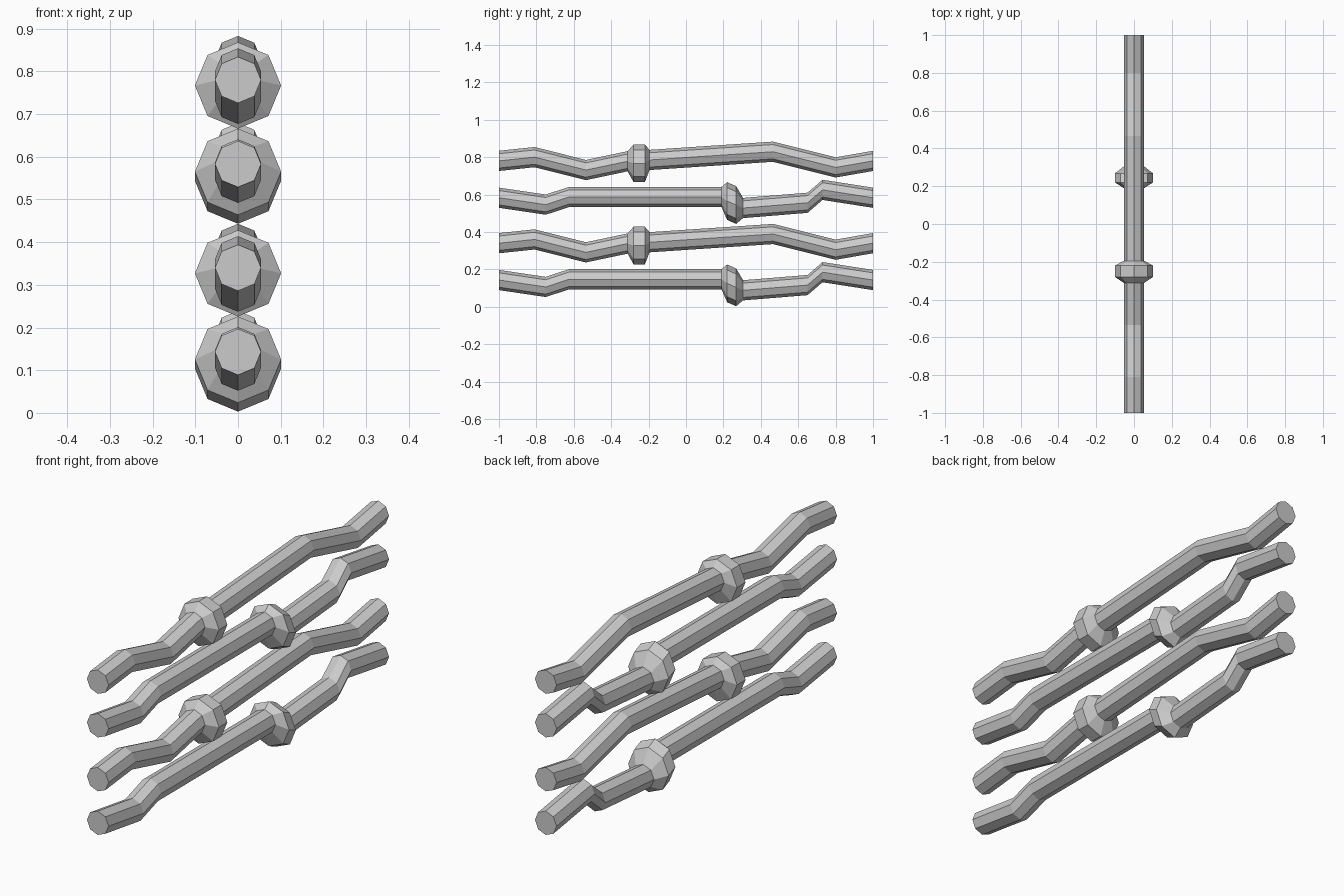
import bpy, bmesh, math

if "Cube" in bpy.data.objects:
    bpy.data.objects.remove(bpy.data.objects["Cube"])

R, K = 0.054, 0.101   # bar radius, knot radius
SIDES = 8

# centre lines as (y, z, radius)
LOW_BAR = [(-1, .143, R), (-.75, .106, R), (-.625, .147, R), (.19, .147, R),
           (.22, .125, K), (.268, .104, K), (.305, .088, R),
           (.65, .116, R), (.73, .185, R), (1, .143, R)]
HIGH_BAR = [(-1, .34, R), (-.81, .36, R), (-.535, .291, R), (-.312, .338, R),
            (-.28, .327, K), (-.22, .327, K), (-.195, .345, R),
            (.465, .389, R), (.80, .305, R), (1, .34, R)]


def wooden_bar(name, path, lift):
    """Loft octagonal rings along y, capped at both ends."""
    bm = bmesh.new()
    rings = []
    for y, z, r in path:
        rings.append([bm.verts.new((r * math.sin(math.tau * i / SIDES), y,
                                    z + lift + r * math.cos(math.tau * i / SIDES)))
                      for i in range(SIDES)])
    for a, b in zip(rings, rings[1:]):
        for i in range(SIDES):
            j = (i + 1) % SIDES
            bm.faces.new((a[i], a[j], b[j], b[i]))
    bm.faces.new(rings[0])
    bm.faces.new(rings[-1])
    bmesh.ops.recalc_face_normals(bm, faces=bm.faces)
    mesh = bpy.data.meshes.new(name)
    bm.to_mesh(mesh)
    bm.free()
    bpy.context.collection.objects.link(bpy.data.objects.new(name, mesh))


# two repeats of the alternating pair
for n in range(2):
    wooden_bar(f"knotted_bar_{2 * n + 1}", LOW_BAR, .44 * n)
    wooden_bar(f"knotted_bar_{2 * n + 2}", HIGH_BAR, .44 * n)
